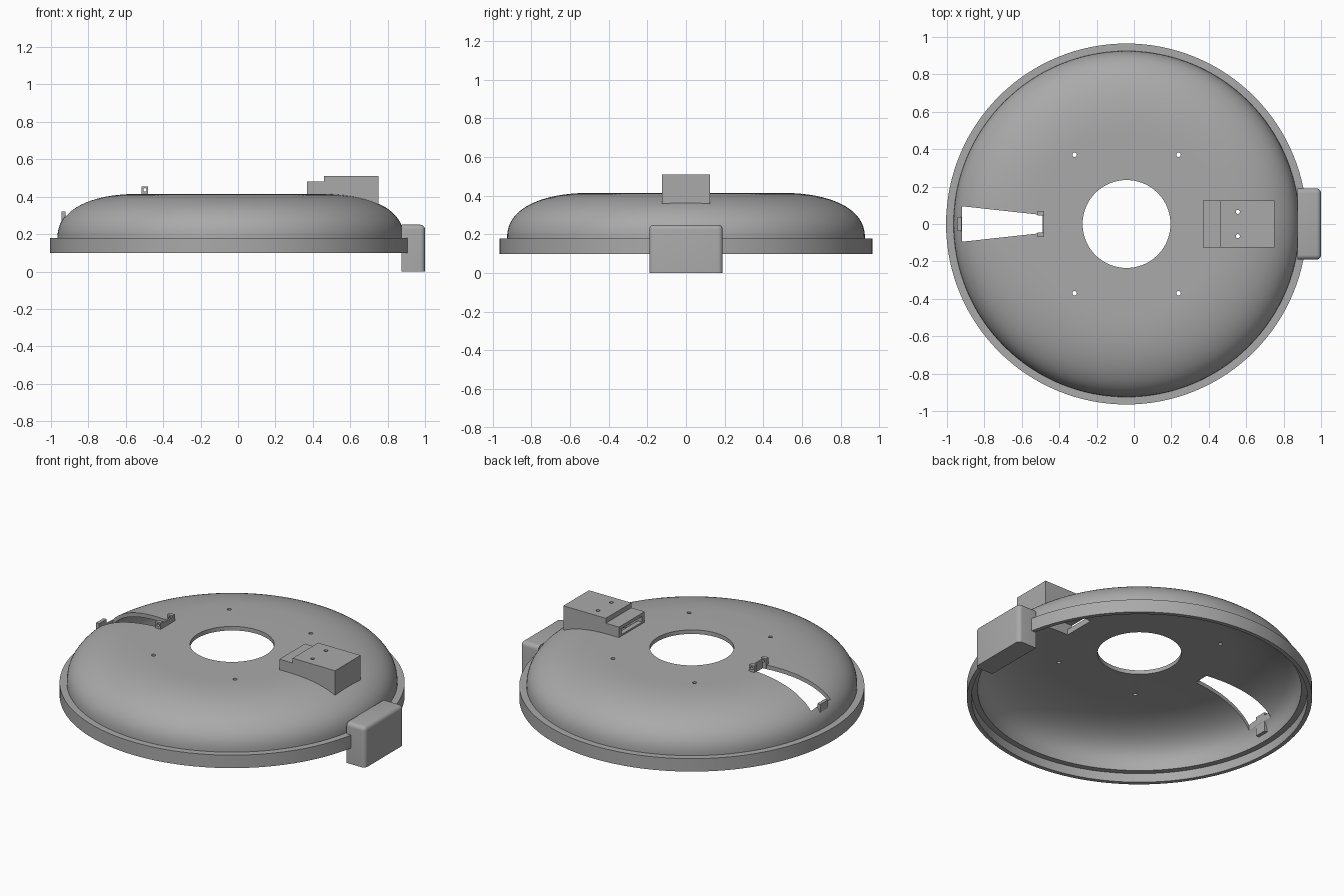
import bpy, bmesh, math
from mathutils import Matrix, Vector

cube = bpy.data.objects.get("Cube")
if cube:
    bpy.data.objects.remove(cube, do_unlink=True)

CX = -0.04  # axis of the round cover
SEGMENTS = 128

grey = bpy.data.materials.new("plain grey")
grey.use_nodes = True
grey.diffuse_color = (0.4, 0.4, 0.4, 1)
grey.node_tree.nodes["Principled BSDF"].inputs["Base Color"].default_value = (0.4, 0.4, 0.4, 1)


def finish(name, bm):
    bmesh.ops.recalc_face_normals(bm, faces=bm.faces)
    mesh = bpy.data.meshes.new(name)
    bm.to_mesh(mesh)
    bm.free()
    obj = bpy.data.objects.new(name, mesh)
    mesh.materials.append(grey)
    bpy.context.collection.objects.link(obj)
    return obj


def activate(obj):
    bpy.ops.object.select_all(action="DESELECT")
    obj.select_set(True)
    bpy.context.view_layer.objects.active = obj


def smooth(obj):
    activate(obj)
    bpy.ops.object.shade_smooth_by_angle(angle=math.radians(30))


def lathe(name, profile):
    """Spin a closed (radius, z) profile about the cover axis."""
    bm = bmesh.new()
    rings = []
    for i in range(SEGMENTS):
        a = math.tau * i / SEGMENTS
        rings.append([bm.verts.new((CX + r * math.cos(a), r * math.sin(a), z)) for r, z in profile])
    n = len(profile)
    for i, ring in enumerate(rings):
        nxt = rings[(i + 1) % SEGMENTS]
        for j in range(n):
            k = (j + 1) % n
            bm.faces.new((ring[j], nxt[j], nxt[k], ring[k]))
    return finish(name, bm)


def prism(name, points, depth):
    """Extrude a closed outline along the given vector."""
    bm = bmesh.new()
    face = bm.faces.new([bm.verts.new(p) for p in points])
    out = bmesh.ops.extrude_face_region(bm, geom=[face])
    verts = [v for v in out["geom"] if isinstance(v, bmesh.types.BMVert)]
    bmesh.ops.translate(bm, verts=verts, vec=Vector(depth))
    return finish(name, bm)


def side_prism(name, outline, half):
    return prism(name, [(x, -half, z) for x, z in outline], (0, 2 * half, 0))


def box(name, x, y, z):
    return prism(name, [(x[0], y[0], z[0]), (x[1], y[0], z[0]), (x[1], y[1], z[0]), (x[0], y[1], z[0])],
                 (0, 0, z[1] - z[0]))


def cylinder(name, centre, radius, length, axis="Z"):
    turn = Matrix.Rotation(math.pi / 2, 4, "X") if axis == "Y" else Matrix()
    bm = bmesh.new()
    bmesh.ops.create_cone(bm, cap_ends=True, segments=24, radius1=radius, radius2=radius,
                          depth=length, matrix=Matrix.Translation(centre) @ turn)
    return finish(name, bm)


def cut(obj, cutter):
    mod = obj.modifiers.new("cut", "BOOLEAN")
    mod.operation, mod.solver, mod.object = "DIFFERENCE", "EXACT", cutter
    activate(obj)
    bpy.ops.object.modifier_apply(modifier=mod.name)


def discard(*cutters):
    for c in cutters:
        bpy.data.objects.remove(c, do_unlink=True)


def shoulder(flat, outer, base, top, steps=24):
    """Rounded shoulder from the flat top down to the wall."""
    a, b, p = outer - flat, top - base, 2 / 2.3
    angles = [math.pi / 2 * i / steps for i in range(steps + 1)]
    return [(flat + a * max(math.sin(t), 0) ** p, base + b * max(math.cos(t), 0) ** p) for t in angles]


# Domed shell with the round centre opening
outside = shoulder(0.48, 0.925, 0.18, 0.415)
inside = shoulder(0.48, 0.905, 0.18, 0.39)
dome = lathe("dome_shell", [(0.235, 0.415)] + outside + [(0.925, 0.155), (0.905, 0.155)]
             + inside[::-1] + [(0.235, 0.39)])

# Rim band around the bottom
rim = lathe("rim_band", [(0.925, 0.18), (0.965, 0.18), (0.965, 0.1), (0.94, 0.1), (0.94, 0.155), (0.925, 0.155)])

# Stepped housing on top, with an open mouth and a hollow inside
housing = side_prism("top_housing", [(0.37, 0.40), (0.37, 0.48), (0.46, 0.48), (0.46, 0.51),
                                     (0.75, 0.51), (0.75, 0.35), (0.65, 0.375), (0.52, 0.395)], 0.125)
cavity = side_prism("cavity_cutter", [(0.35, 0.425), (0.35, 0.46), (0.48, 0.46), (0.48, 0.49),
                                      (0.73, 0.49), (0.73, 0.3), (0.40, 0.3), (0.40, 0.425)], 0.1)
cut(housing, cavity)
cut(dome, cavity)
discard(cavity)
for s in (-1, 1):
    hole = cylinder("hole_cutter", (0.555, s * 0.065, 0.5), 0.011, 0.1)
    cut(housing, hole)
    discard(hole)

# Four screw holes and the tapered slot in the dome
for sx in (-1, 1):
    for sy in (-1, 1):
        hole = cylinder("hole_cutter", (CX + sx * 0.278, sy * 0.37, 0.4), 0.012, 0.2)
        cut(dome, hole)
        discard(hole)
slot = prism("slot_cutter", [(-0.92, -0.095, 0.2), (-0.48, -0.047, 0.2),
                             (-0.48, 0.047, 0.2), (-0.92, 0.095, 0.2)], (0, 0, 0.4))
cut(dome, slot)
discard(slot)

# Hinge lugs and pin at the narrow end of the slot
for s, side in ((-1, "front"), (1, "back")):
    lug = box("hinge_lug_" + side, (-0.515, -0.48), sorted((s * 0.045, s * 0.07)), (0.40, 0.455))
    hole = cylinder("hole_cutter", (-0.497, s * 0.057, 0.437), 0.009, 0.06, "Y")
    cut(lug, hole)
    discard(hole)
box("hinge_bar", (-0.49, -0.48), (-0.05, 0.05), (0.39, 0.445))

# Catch at the wide end of the slot
box("slot_catch", (-0.943, -0.922), (-0.037, 0.037), (0.2, 0.32))

# Side block hanging over the rim, with rounded outer and top edges
block = box("side_block", (0.875, 1.0), (-0.19, 0.19), (0, 0.25))
bm = bmesh.new()
bm.from_mesh(block.data)
edges = []
for e in bm.edges:
    mid = (e.verts[0].co + e.verts[1].co) / 2
    on_top, on_outer, on_side = mid.z > 0.24, mid.x > 0.99, abs(mid.y) > 0.18
    if mid.z > 0.01 and on_top + on_outer + on_side == 2:
        edges.append(e)
bmesh.ops.bevel(bm, geom=edges, offset=0.025, segments=5, profile=0.5, affect="EDGES")
bm.to_mesh(block.data)
bm.free()

for part in (dome, rim, block):
    smooth(part)
